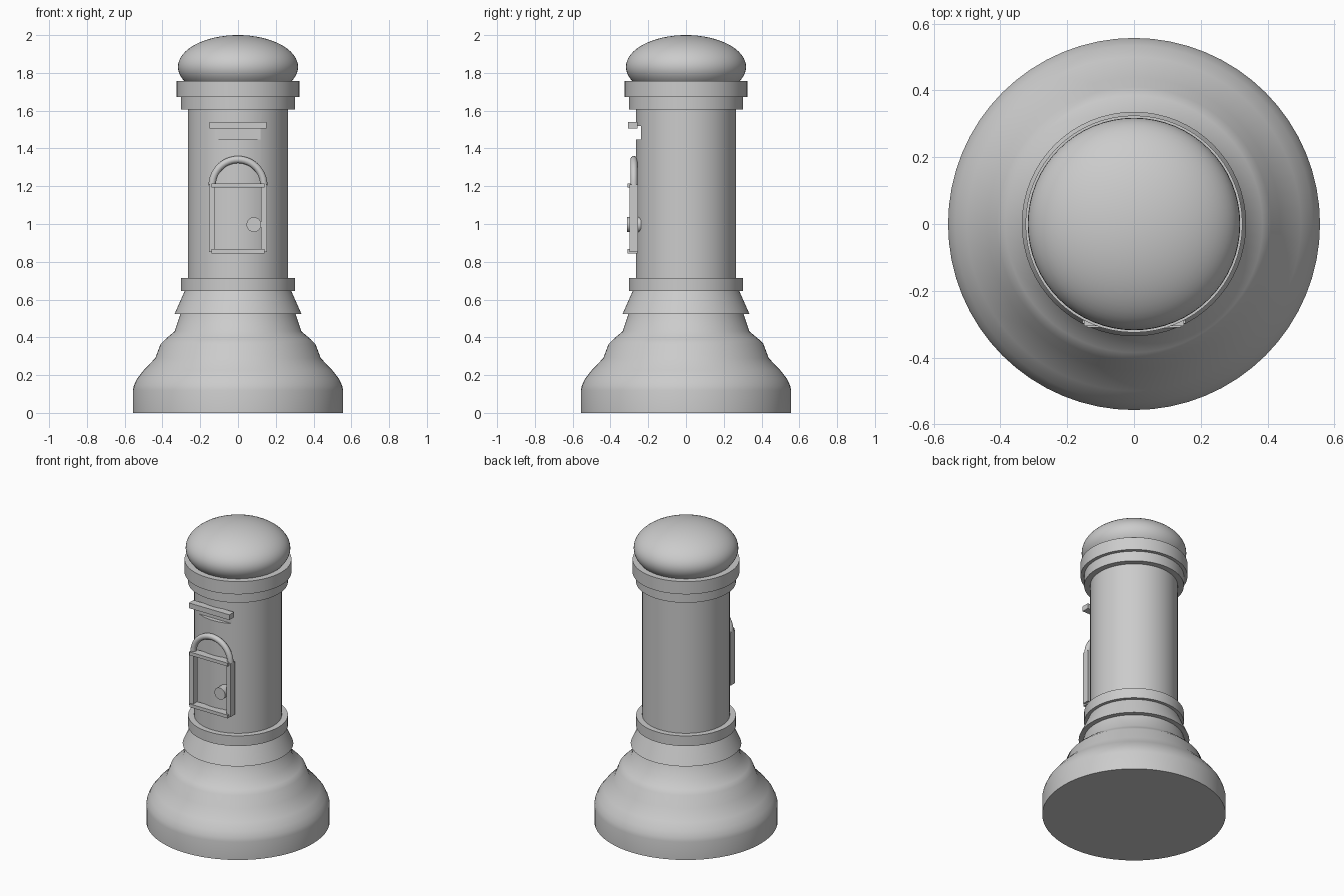
import bpy, bmesh, math
from mathutils import Matrix, Vector

if "Cube" in bpy.data.objects:
    bpy.data.objects.remove(bpy.data.objects["Cube"])

SEGMENTS = 64

stone = bpy.data.materials.new("plain_grey")
stone.use_nodes = True
grey = (0.6, 0.6, 0.6, 1)
stone.diffuse_color = grey
stone.node_tree.nodes["Principled BSDF"].inputs["Base Color"].default_value = grey


def finish(name, bm, smooth=True):
    """Turn a bmesh into a named, shaded object."""
    bmesh.ops.recalc_face_normals(bm, faces=bm.faces)
    mesh = bpy.data.meshes.new(name)
    bm.to_mesh(mesh)
    bm.free()
    mesh.materials.append(stone)
    obj = bpy.data.objects.new(name, mesh)
    bpy.context.collection.objects.link(obj)
    if smooth:
        shade(obj)
    return obj


def shade(obj):
    bpy.ops.object.select_all(action="DESELECT")
    obj.select_set(True)
    bpy.context.view_layer.objects.active = obj
    bpy.ops.object.shade_smooth_by_angle(angle=math.radians(42))


def lathe(name, profile):
    """Spin a (radius, height) profile around z, closed at both ends."""
    bm = bmesh.new()
    points = [(0, profile[0][1])] + profile + [(0, profile[-1][1])]
    verts = [bm.verts.new((r, 0, z)) for r, z in points]
    edges = [bm.edges.new(pair) for pair in zip(verts, verts[1:])]
    bmesh.ops.spin(bm, geom=verts + edges, cent=(0, 0, 0), axis=(0, 0, 1),
                   angle=math.tau, steps=SEGMENTS)
    bmesh.ops.remove_doubles(bm, verts=bm.verts, dist=1e-5)
    return finish(name, bm)


def box(name, low, high):
    low, high = Vector(low), Vector(high)
    bm = bmesh.new()
    bmesh.ops.create_cube(bm, size=1, matrix=Matrix.Translation((low + high) / 2)
                          @ Matrix.Diagonal((high - low).to_4d()))
    return finish(name, bm, smooth=False)


# Flared base and the skirt above it
lathe("base", [(0.557, 0), (0.557, 0.12), (0.551, 0.145), (0.535, 0.18),
               (0.5, 0.225), (0.438, 0.29), (0.41, 0.365), (0.385, 0.39),
               (0.335, 0.432), (0.303, 0.53)])
lathe("skirt", [(0.336, 0.524), (0.28, 0.65)])

# Column and its rings
shaft = lathe("shaft", [(0.266, 0.6), (0.266, 1.65)])
lathe("lower_ring", [(0.303, 0.645), (0.303, 0.713)])
lathe("upper_ring", [(0.303, 1.605), (0.303, 1.68)])
lathe("cap_ring", [(0.325, 1.672), (0.325, 1.757)])

# Flattened dome
bm = bmesh.new()
bmesh.ops.create_uvsphere(bm, u_segments=SEGMENTS, v_segments=32, radius=1,
                          matrix=Matrix.Translation((0, 0, 1.832))
                          @ Matrix.Diagonal((0.318, 0.318, 0.168, 1)))
finish("dome", bm)

# Slot cut into the column, with a hood over it
cutter = box("slot_cutter", (-0.125, -0.4, 1.447), (0.125, -0.237, 1.52))
cut = shaft.modifiers.new("slot", "BOOLEAN")
cut.operation = "DIFFERENCE"
cut.solver = "EXACT"
cut.object = cutter
bpy.context.view_layer.objects.active = shaft
bpy.ops.object.modifier_apply(modifier=cut.name)
bpy.data.objects.remove(cutter)
shade(shaft)
box("slot_hood", (-0.15, -0.306, 1.505), (0.15, -0.257, 1.54))

# Door frame: two posts and two rails
for side, name in ((1, "left_post"), (-1, "right_post")):
    inner, outer = sorted((side * 0.122, side * 0.154))
    box(name, (inner, -0.298, 0.853), (outer, -0.253, 1.208))
for z, name in ((0.856, "bottom_rail"), (1.204, "top_rail")):
    box(name, (-0.141, -0.31, z - 0.011), (0.141, -0.257, z + 0.011))

# Round-section arch over the door
bm = bmesh.new()
ring = bmesh.ops.create_circle(bm, segments=16, radius=0.019,
                               matrix=Matrix.Translation((0.137, -0.276, 1.204)))
edges = list(bm.edges)
bmesh.ops.spin(bm, geom=ring["verts"] + edges, cent=(0, -0.276, 1.204),
               axis=(0, -1, 0), angle=math.pi, steps=24)
bmesh.ops.holes_fill(bm, edges=bm.edges, sides=16)
finish("door_arch", bm)

# Door knob
bm = bmesh.new()
bmesh.ops.create_cone(bm, cap_ends=True, segments=32, radius1=0.039, radius2=0.039,
                      depth=0.075, matrix=Matrix.Translation((0.084, -0.276, 0.997))
                      @ Matrix.Rotation(math.pi / 2, 4, "X"))
finish("door_knob", bm)
